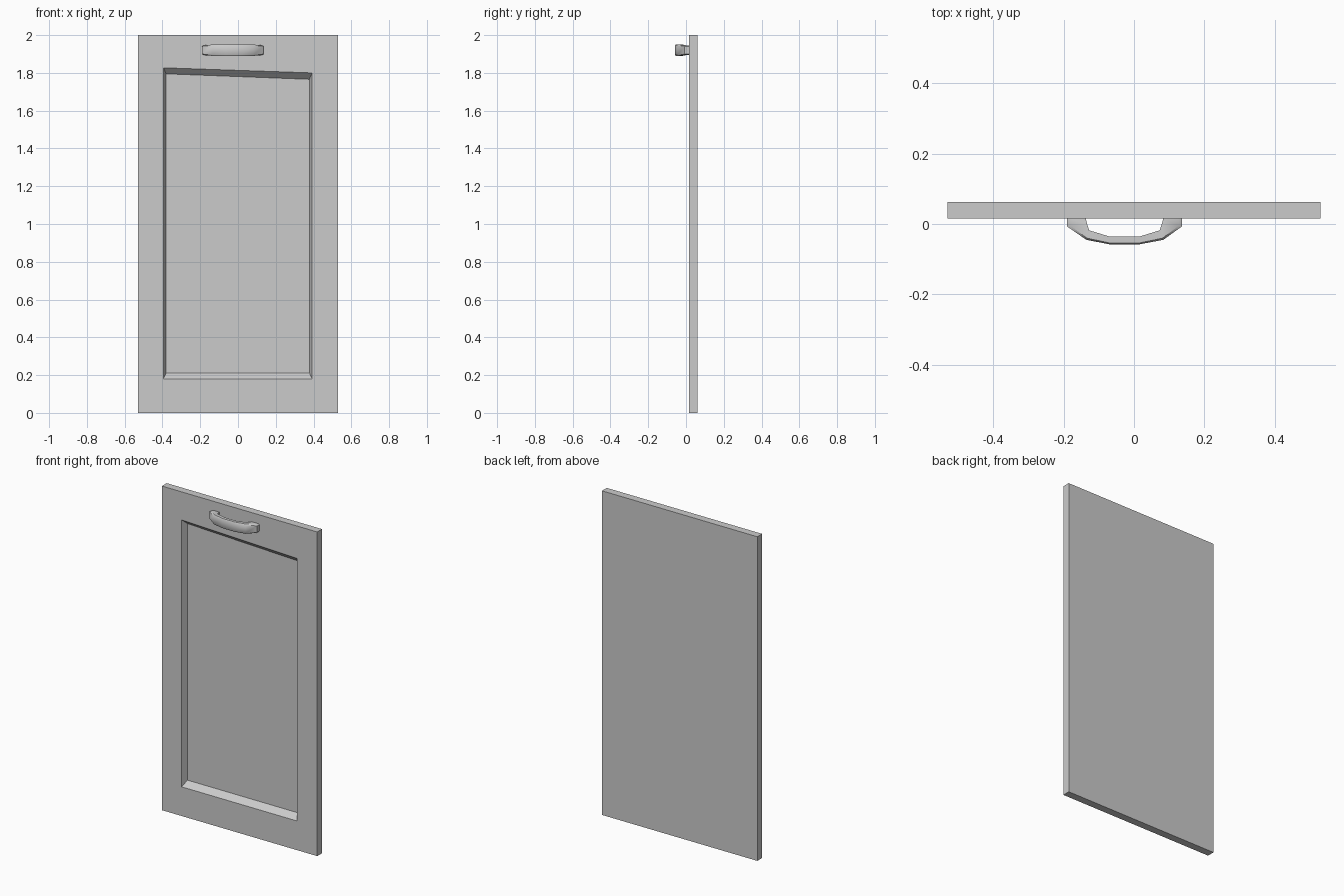
import bpy, bmesh

if "Cube" in bpy.data.objects:
    bpy.data.objects.remove(bpy.data.objects["Cube"])

def make_object(name, rings, cap_start=True, cap_end=True):
    """Skin equal-length rings of points into a closed mesh."""
    bm = bmesh.new()
    vr = [[bm.verts.new(p) for p in r] for r in rings]
    n = len(vr[0])
    for a, b in zip(vr, vr[1:]):
        for i in range(n):
            j = (i + 1) % n
            bm.faces.new((a[i], a[j], b[j], b[i]))
    if cap_start:
        bm.faces.new(vr[0][::-1])
    if cap_end:
        bm.faces.new(vr[-1])
    bmesh.ops.recalc_face_normals(bm, faces=bm.faces)
    me = bpy.data.meshes.new(name)
    bm.to_mesh(me)
    bm.free()
    ob = bpy.data.objects.new(name, me)
    bpy.context.collection.objects.link(ob)
    return ob

def quad(x0, x1, z0, zl, zr, y):
    return [(x0, y, z0), (x1, y, z0), (x1, y, zr), (x0, y, zl)]

# Door: back, front edge, slanted-top recess opening, recessed panel
FRONT, BACK, FLOOR = 0.015, 0.062, 0.05
make_object("door_panel", [
    quad(-0.53, 0.53, 0, 2, 2, BACK),
    quad(-0.53, 0.53, 0, 2, 2, FRONT),
    quad(-0.395, 0.392, 0.18, 1.827, 1.80, FRONT),
    quad(-0.38, 0.378, 0.212, 1.795, 1.766, FLOOR),
])

# Handle: chamfered section swept along the arched outer and inner outlines
outer = [(-0.19, 0.015), (-0.19, -0.007), (-0.135, -0.045), (-0.068, -0.058),
         (0.014, -0.058), (0.083, -0.045), (0.136, -0.007), (0.136, 0.015)]
inner = [(-0.137, 0.015), (-0.133, 0.0), (-0.127, -0.018), (-0.068, -0.036),
         (0.014, -0.036), (0.073, -0.018), (0.079, 0.0), (0.083, 0.015)]
half = [0.024, 0.026, 0.030, 0.030, 0.030, 0.030, 0.026, 0.024]
ZC = 1.92
sections = []
for (ox, oy), (ix, iy), h in zip(outer, inner, half):
    mx, my = ox + (ix - ox) * 0.18, oy + (iy - oy) * 0.18
    sections.append([(ix, iy, ZC - h), (mx, my, ZC - h), (ox, oy, ZC - h * 0.8),
                     (ox, oy, ZC + h * 0.8), (mx, my, ZC + h), (ix, iy, ZC + h)])
handle = make_object("handle", sections)
bpy.context.view_layer.objects.active = handle
handle.select_set(True)
bpy.ops.object.shade_smooth_by_angle(angle=0.7)
